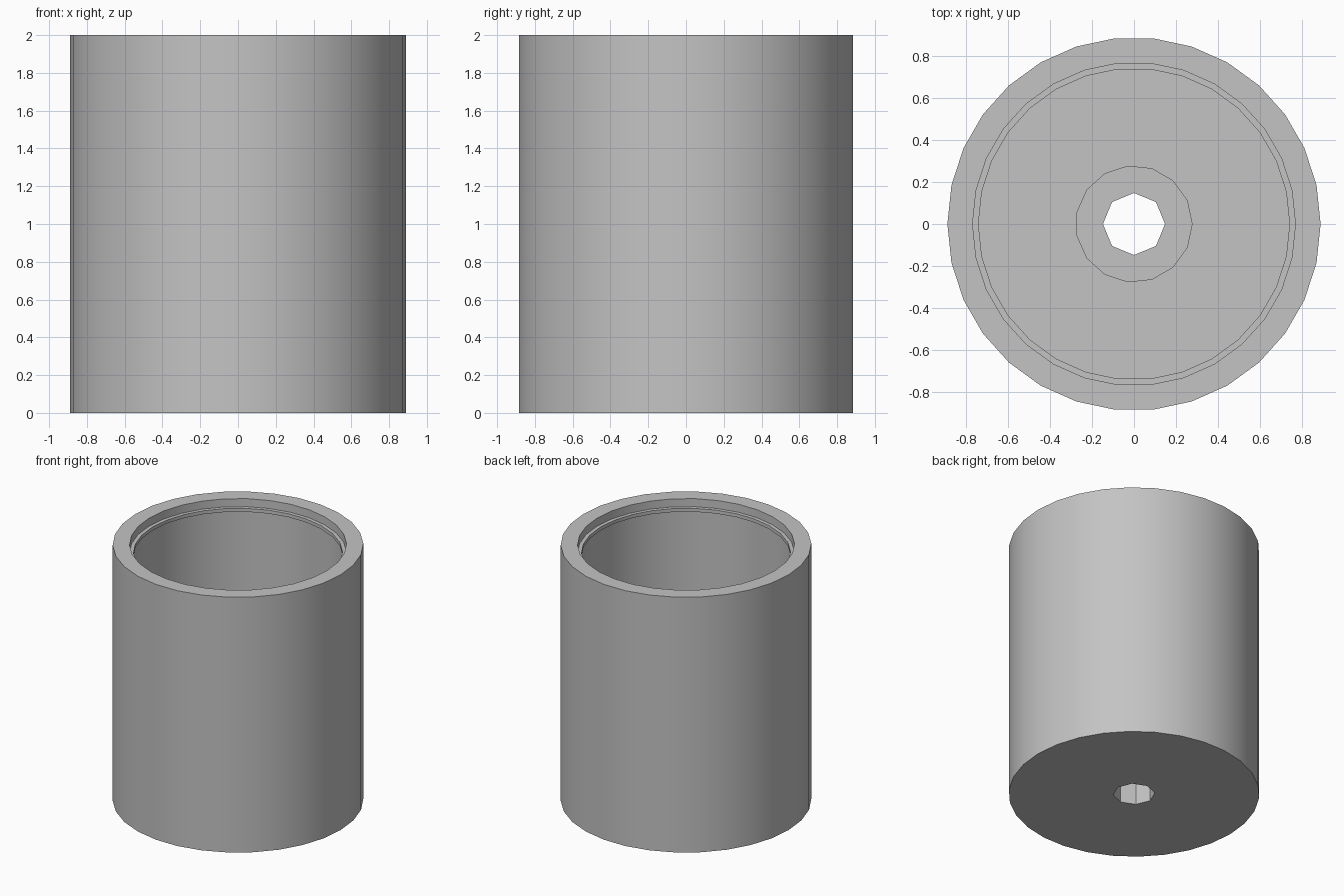
import bpy
import bmesh
from math import cos, sin, tau, radians
from mathutils import Vector

cube = bpy.data.objects.get("Cube")
if cube:
    bpy.data.objects.remove(cube, do_unlink=True)

# One plain grey for the whole part
grey = bpy.data.materials.new("plain_grey")
grey.use_nodes = True
colour = (0.55, 0.55, 0.55, 1)
grey.diffuse_color = colour
grey.node_tree.nodes["Principled BSDF"].inputs["Base Color"].default_value = colour

OUTER, WIDE, LIP = 0.89, 0.77, 0.742
HEAD, BORE = 0.277, 0.148
HEIGHT, FLOOR, SEAT = 2.0, 0.4, 0.2

# Closed cross-section, walked around the wall: sides, radius, height
section = [
    (30, OUTER, 0), (30, OUTER, HEIGHT),          # outer wall
    (30, WIDE, HEIGHT), (30, WIDE, 1.937),        # rim and lid recess
    (30, LIP, 1.937), (30, LIP, 1.91),            # thin inner lip
    (30, WIDE, 1.91), (30, WIDE, FLOOR),          # main cavity
    (15, HEAD, FLOOR), (15, HEAD, SEAT),          # counterbore in the floor
    (8, BORE, SEAT), (8, BORE, 0),                # through hole
]


def add_ring(bm, sides, radius, z):
    """Add a closed ring of vertices and return them with their edges."""
    verts = [bm.verts.new((radius * cos(tau * i / sides),
                           radius * sin(tau * i / sides), z))
             for i in range(sides)]
    edges = [bm.edges.new((verts[i], verts[(i + 1) % sides]))
             for i in range(sides)]
    return verts, edges


def join_rings(bm, a, b):
    """Join two rings with quads, or fill the flat band between them."""
    (va, ea), (vb, eb) = a, b
    n = len(va)
    if n == len(vb):
        for i in range(n):
            j = (i + 1) % n
            bm.faces.new((va[i], va[j], vb[j], vb[i]))
    else:
        bmesh.ops.triangle_fill(bm, edges=ea + eb, use_beauty=True,
                                normal=Vector((0, 0, 1)))


bm = bmesh.new()
rings = [add_ring(bm, *step) for step in section]
for k, ring in enumerate(rings):
    join_rings(bm, ring, rings[(k + 1) % len(rings)])
bmesh.ops.recalc_face_normals(bm, faces=bm.faces[:])

mesh = bpy.data.meshes.new("cylindrical_cup")
bm.to_mesh(mesh)
bm.free()
mesh.materials.append(grey)
cup = bpy.data.objects.new("cylindrical_cup", mesh)
bpy.context.collection.objects.link(cup)

# Smooth round walls, crisp rims
bpy.ops.object.select_all(action="DESELECT")
cup.select_set(True)
bpy.context.view_layer.objects.active = cup
bpy.ops.object.shade_smooth_by_angle(angle=radians(30))
